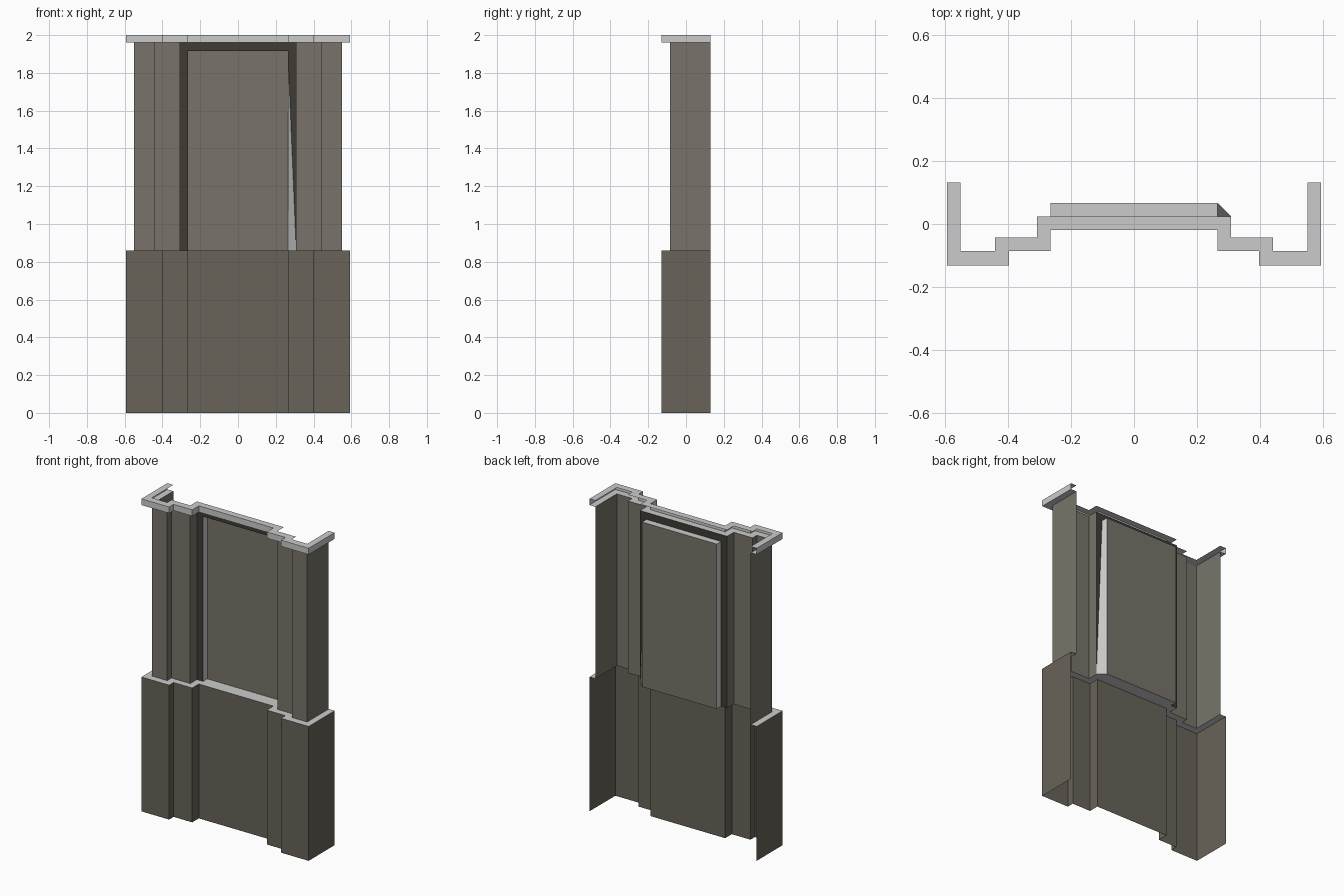
import bpy

if "Cube" in bpy.data.objects:
    bpy.data.objects.remove(bpy.data.objects["Cube"])


def material(name, rgb):
    m = bpy.data.materials.new(name)
    m.diffuse_color = (*rgb, 1)
    m.use_nodes = True
    m.node_tree.nodes["Principled BSDF"].inputs["Base Color"].default_value = m.diffuse_color
    return m


def build(name, verts, faces, mat=None):
    me = bpy.data.meshes.new(name)
    me.from_pydata(verts, [], faces)
    ob = bpy.data.objects.new(name, me)
    bpy.context.collection.objects.link(ob)
    if mat:
        me.materials.append(mat)
    return ob


def mirrored(half):
    # half plan profile from the left end to the middle, completed to the right
    return half + [(-x, y) for x, y in reversed(half)]


def loft(name, rows, mat=None, skip=()):
    # skin between plan profiles placed at given heights
    n = len(rows[0][0])
    verts = [(x, y, z) for prof, z in rows for x, y in prof]
    faces = [(r * n + i, r * n + i + 1, (r + 1) * n + i + 1, (r + 1) * n + i)
             for r in range(len(rows) - 1) for i in range(n - 1) if i not in skip]
    return build(name, verts, faces, mat)


wall_brown = material("wall_brown", (0.14, 0.125, 0.10))
panel_brown = material("panel_brown", (0.19, 0.175, 0.145))
dark_brown = material("dark_brown", (0.05, 0.045, 0.035))

# Stepped plan profiles
outer = mirrored([(-0.592, 0.131), (-0.592, -0.131), (-0.396, -0.131),
                  (-0.396, -0.086), (-0.264, -0.086), (-0.264, -0.019)])
inner = mirrored([(-0.55, 0.131), (-0.55, -0.086), (-0.441, -0.086),
                  (-0.441, -0.043), (-0.308, -0.043), (-0.308, 0.024)])
LEDGE, CORNICE, TOP = 0.86, 1.96, 2.0

# Walls, ledge and cornice (open channel at the back)
loft("lower_wall", [(outer, 0), (outer, LEDGE)], wall_brown)
loft("ledge", [(outer, LEDGE), (inner, LEDGE)])
loft("upper_wall", [(inner, LEDGE), (inner, CORNICE)], panel_brown, skip=(5,))
loft("cornice", [(inner, CORNICE), (outer, CORNICE), (outer, TOP), (inner, TOP)])

# Recess opening: lower right corner is pulled out to the wall edge
y0, y1, px, wx, pz = 0.024, 0.067, 0.264, 0.308, 1.915
front = [(-px, y0, LEDGE), (-px, y0, pz), (px, y0, pz), (wx, y0, LEDGE)]
back = [(-px, y1, LEDGE), (-px, y1, pz), (px, y1, pz), (px, y1, LEDGE)]
border = [(-wx, y0, LEDGE), (-wx, y0, CORNICE), (wx, y0, CORNICE)]

# Dark border around the recess
build("recess_border", front + border,
      [(4, 0, 1, 5), (5, 1, 2, 6), (2, 3, 6)], dark_brown)

# Recess sides and the sunken panel
build("recess_sides", front + back,
      [(i, i + 4, (i + 1) % 4 + 4, (i + 1) % 4) for i in range(4)])
build("recess_panel", back, [(0, 3, 2, 1)], panel_brown)
